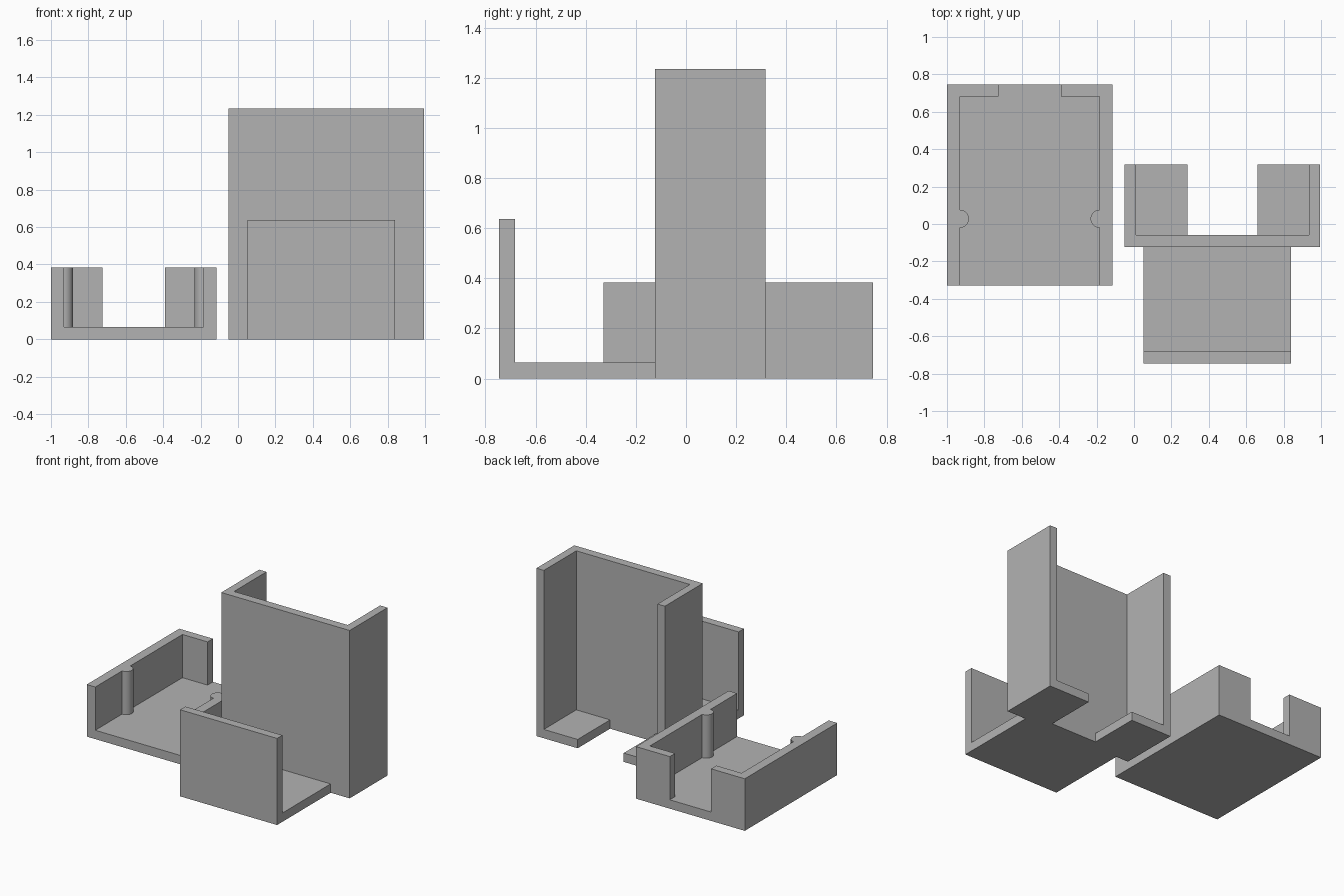
import bpy, bmesh
from math import sin, cos, pi

if "Cube" in bpy.data.objects:
    bpy.data.objects.remove(bpy.data.objects["Cube"], do_unlink=True)

grey = bpy.data.materials.new("plain grey")
grey.use_nodes = True
grey.diffuse_color = (0.45, 0.45, 0.45, 1)
grey.node_tree.nodes["Principled BSDF"].inputs["Base Color"].default_value = (0.45, 0.45, 0.45, 1)


def extrude(name, outline, lo, hi, axis="z"):
    """Extrude a 2D outline along z (points are x, y) or along x (points are y, z)."""
    place = (lambda p: (p[0], p[1], lo)) if axis == "z" else (lambda p: (lo, p[0], p[1]))
    bm = bmesh.new()
    face = bm.faces.new([bm.verts.new(place(p)) for p in outline])
    moved = bmesh.ops.extrude_face_region(bm, geom=[face])["geom"]
    shift = (0, 0, hi - lo) if axis == "z" else (hi - lo, 0, 0)
    bmesh.ops.translate(bm, vec=shift, verts=[v for v in moved if isinstance(v, bmesh.types.BMVert)])
    bmesh.ops.recalc_face_normals(bm, faces=bm.faces)
    mesh = bpy.data.meshes.new(name)
    bm.to_mesh(mesh)
    bm.free()
    mesh.materials.append(grey)
    obj = bpy.data.objects.new(name, mesh)
    bpy.context.collection.objects.link(obj)
    return obj


def rect(x0, x1, y0, y1):
    return [(x0, y0), (x1, y0), (x1, y1), (x0, y1)]


def select_only(obj):
    bpy.ops.object.select_all(action="DESELECT")
    obj.select_set(True)
    bpy.context.view_layer.objects.active = obj


def cut(obj, cutter):
    cutter.hide_render = True
    mod = obj.modifiers.new("cut", "BOOLEAN")
    mod.operation, mod.solver, mod.object = "DIFFERENCE", "EXACT", cutter
    select_only(obj)
    bpy.ops.object.modifier_apply(modifier=mod.name)
    bpy.data.objects.remove(cutter, do_unlink=True)


FLOOR = 0.065

# Open tray: the hollow leaves two half-round posts and a gap in the back wall
tray = extrude("tray", rect(-1, -0.115, -0.33, 0.745), 0, 0.383)
mid, half, gap = -0.5575, 0.373, 0.168
post_y, post_r, steps = 0.028, 0.048, 16
right_side = [(half, -0.5)]
for i in range(steps + 1):
    a = -pi / 2 + pi * i / steps
    right_side.append((half - post_r * cos(a), post_y + post_r * sin(a)))
right_side += [(half, 0.683), (gap, 0.683), (gap, 0.9)]
hollow = [(mid + x, y) for x, y in right_side] + [(mid - x, y) for x, y in reversed(right_side)]
cut(tray, extrude("tray_hollow", hollow, FLOOR, 0.6))
select_only(tray)
bpy.ops.object.shade_smooth_by_angle(angle=pi / 6)

# Tall holder: three walls standing on two feet
holder = extrude("tall_holder", rect(-0.05, 0.995, -0.123, 0.317), 0, 1.235)
cut(holder, extrude("channel", rect(0.01, 0.935, -0.06, 0.5), FLOOR, 1.5))
cut(holder, extrude("foot_gap", rect(0.285, 0.66, -0.06, 0.5), -0.2, 0.2))

# Front shelf with an upright lip
shelf = [(-0.123, 0), (-0.123, FLOOR), (-0.683, FLOOR), (-0.683, 0.637), (-0.745, 0.637), (-0.745, 0)]
extrude("front_shelf", shelf, 0.05, 0.84, axis="x")
